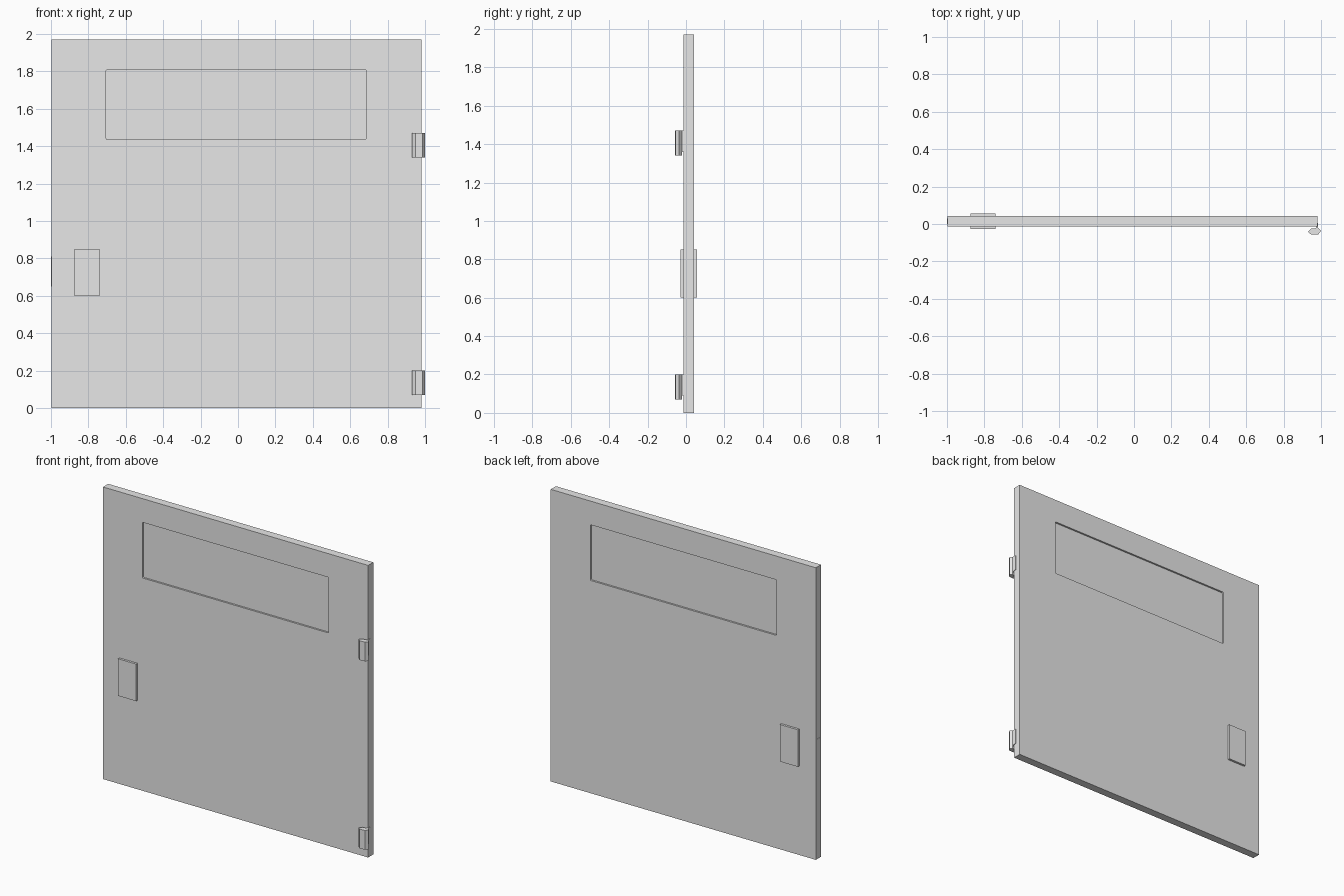
import bpy
import bmesh
from mathutils import Vector

cube = bpy.data.objects.get("Cube")
if cube:
    bpy.data.objects.remove(cube, do_unlink=True)

grey = bpy.data.materials.new("light_grey")
grey.use_nodes = True
grey.diffuse_color = (0.8, 0.8, 0.8, 1)
grey.node_tree.nodes["Principled BSDF"].inputs["Base Color"].default_value = (0.8, 0.8, 0.8, 1)


def add_object(name, bm):
    bmesh.ops.recalc_face_normals(bm, faces=bm.faces)
    mesh = bpy.data.meshes.new(name)
    bm.to_mesh(mesh)
    bm.free()
    mesh.materials.append(grey)
    obj = bpy.data.objects.new(name, mesh)
    bpy.context.collection.objects.link(obj)
    return obj


def box(name, x, y, z, corner=0):
    """Box between ranges; corner rounds the edges that run along y."""
    bm = bmesh.new()
    bmesh.ops.create_cube(bm, size=1)
    for v in bm.verts:
        v.co = Vector([(a + b) / 2 + c * (b - a) for (a, b), c in zip((x, y, z), v.co)])
    if corner:
        edges = [e for e in bm.edges if abs(e.verts[0].co.y - e.verts[1].co.y) > 1e-4]
        bmesh.ops.bevel(bm, geom=edges, offset=corner, segments=3, profile=0.5, affect='EDGES')
    return add_object(name, bm)


def prism(name, points, offset):
    """Extrude a closed outline along an offset."""
    bm = bmesh.new()
    face = bm.faces.new([bm.verts.new(p) for p in points])
    new = bmesh.ops.extrude_face_region(bm, geom=[face])["geom"]
    bmesh.ops.translate(bm, vec=offset, verts=[g for g in new if isinstance(g, bmesh.types.BMVert)])
    return add_object(name, bm)


# Door slab with a shallow window recess on both sides
FRONT, BACK, RECESS = -0.013, 0.042, 0.012
door = box("door_slab", (-0.998, 0.98), (FRONT, BACK), (0, 1.97))
for y in ((FRONT - 0.1, FRONT + RECESS), (BACK - RECESS, BACK + 0.1)):
    cutter = box("window_cutter", (-0.705, 0.685), y, (1.435, 1.81), 0.008)
    cutter.hide_render = True
    cut = door.modifiers.new("window_recess", 'BOOLEAN')
    cut.object = cutter
    cut.solver = 'EXACT'
    bpy.context.view_layer.objects.active = door
    bpy.ops.object.modifier_apply(modifier=cut.name)
    bpy.data.objects.remove(cutter, do_unlink=True)

# Lock plates on both faces, and the latch plate on the edge
box("front_lock_plate", (-0.875, -0.74), (-0.028, FRONT), (0.6, 0.85))
box("back_lock_plate", (-0.875, -0.74), (BACK, 0.057), (0.6, 0.85))
box("latch_plate", (-1.0, -0.997), (0.0, 0.03), (0.65, 0.81))

# Hinges: a faceted knuckle in front of the door and a leaf on its edge
knuckle = [(0.93, -0.042), (0.948, -0.024), (0.985, -0.022),
           (1.0, -0.036), (0.986, -0.055), (0.948, -0.057)]
leaf = [(-0.035, 0), (-0.02, 0.02), (0.005, 0.027), (0.005, 0.13), (-0.035, 0.13)]
for label, base in (("lower", 0.07), ("upper", 1.34)):
    prism(label + "_hinge_knuckle", [(x, y, base) for x, y in knuckle], (0, 0, 0.13))
    prism(label + "_hinge_leaf", [(0.974, y, base + z) for y, z in leaf], (0.01, 0, 0))
